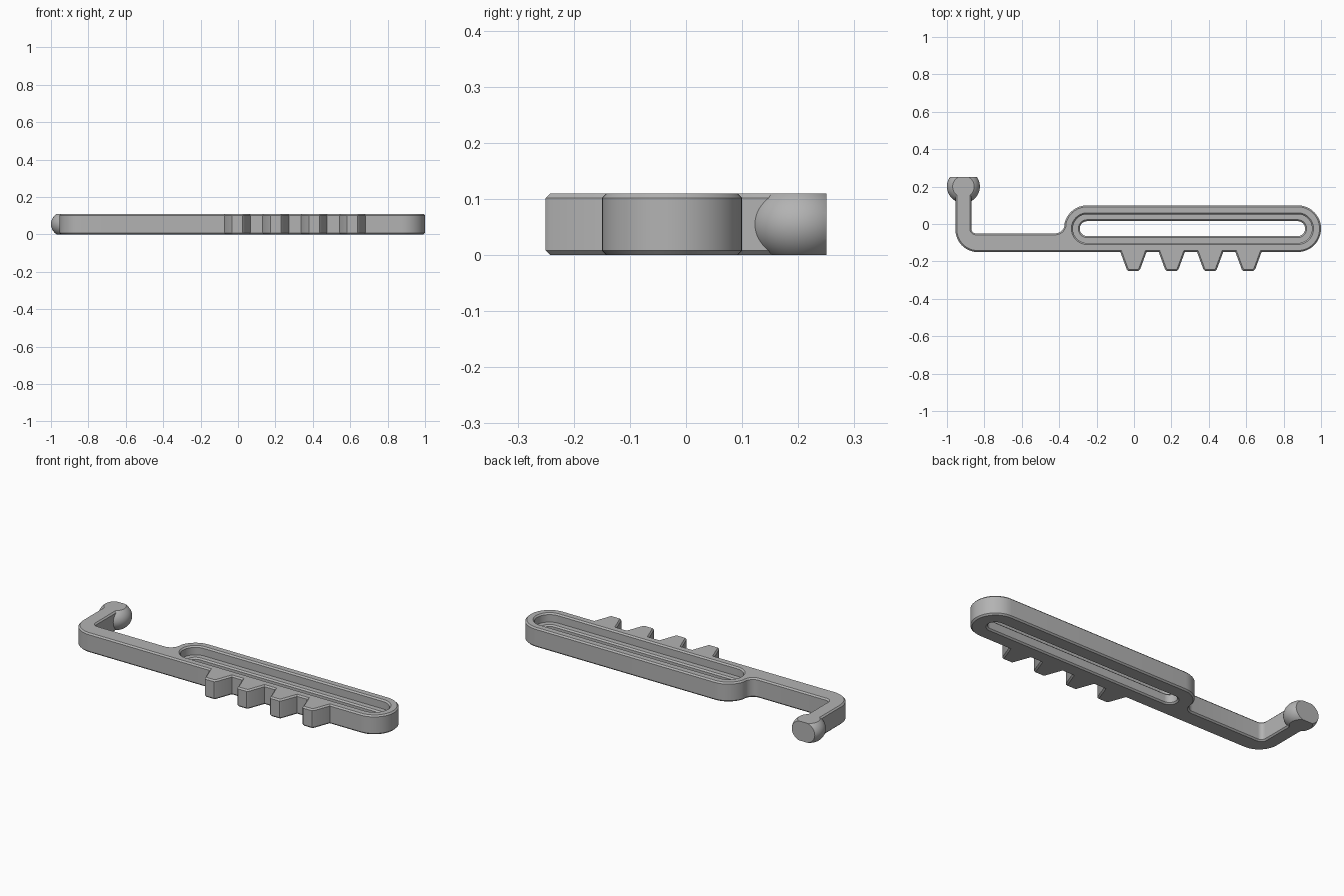
import bpy, bmesh
from math import cos, sin, radians, pi
from mathutils import Vector

cube = bpy.data.objects.get("Cube")
if cube:
    bpy.data.objects.remove(cube, do_unlink=True)

HEIGHT, CHAMFER = 0.11, 0.008
CY, LEFT, RIGHT = -0.025, -0.25, 0.875   # axis and arc centres of the slotted body

grey = bpy.data.materials.new("plain grey")
grey.use_nodes = True
color = (0.45, 0.45, 0.45, 1)
grey.diffuse_color = color
grey.node_tree.nodes["Principled BSDF"].inputs["Base Color"].default_value = color


def arc(cx, cy, r, start, end, n=12):
    angles = [radians(start + (end - start) * i / n) for i in range(n + 1)]
    return [(cx + r * cos(a), cy + r * sin(a)) for a in angles]


def stadium(r):
    return arc(RIGHT, CY, r, -90, 90, 24) + arc(LEFT, CY, r, 90, 270, 24)


def make_object(name, bm):
    bmesh.ops.recalc_face_normals(bm, faces=bm.faces)
    mesh = bpy.data.meshes.new(name)
    bm.to_mesh(mesh)
    bm.free()
    mesh.materials.append(grey)
    obj = bpy.data.objects.new(name, mesh)
    bpy.context.collection.objects.link(obj)
    return obj


def smooth(obj):
    bpy.ops.object.select_all(action='DESELECT')
    obj.select_set(True)
    bpy.context.view_layer.objects.active = obj
    bpy.ops.object.shade_smooth_by_angle(angle=radians(25))


# Outline of body, rack teeth and bent arm, counter-clockwise
outline = [(-0.83, -0.15)]
for i in range(4):
    c = 0.205 * i - 0.003
    outline += [(c - 0.07, -0.15), (c - 0.036, -0.242), (c - 0.028, -0.25),
                (c + 0.028, -0.25), (c + 0.036, -0.242), (c + 0.07, -0.15)]
outline += arc(RIGHT, CY, 0.125, -90, 90, 24)
outline += arc(LEFT, CY, 0.125, 90, 165)
outline += arc(-0.421, 0, 0.05, 0, -90)
outline += arc(-0.845, -0.025, 0.025, 270, 180, 6)
outline += [(-0.87, 0.18), (-0.955, 0.18)]
outline += arc(-0.835, -0.03, 0.12, 180, 268)

# Extrude the outline and chamfer both rims
bm = bmesh.new()
base = bm.faces.new([bm.verts.new((x, y, 0)) for x, y in outline])
ext = bmesh.ops.extrude_face_region(bm, geom=[base])
top = [v for v in ext["geom"] if isinstance(v, bmesh.types.BMVert)]
bmesh.ops.translate(bm, verts=top, vec=(0, 0, HEIGHT))
bmesh.ops.recalc_face_normals(bm, faces=bm.faces)
rims = [e for e in bm.edges if abs(e.verts[0].co.z - e.verts[1].co.z) < 1e-5]
bmesh.ops.bevel(bm, geom=rims, offset=CHAMFER, segments=1, affect='EDGES')
body = make_object("slotted_rack_arm", bm)

# Stepped slot cutter: chamfered through slot below a wider top recess
bm = bmesh.new()
steps = [(0.056, -0.008), (0.04, CHAMFER), (0.04, 0.052), (0.048, 0.06),
         (0.077, 0.06), (0.077, HEIGHT - CHAMFER), (0.093, HEIGHT + CHAMFER)]
rings = [[bm.verts.new((x, y, z)) for x, y in stadium(r)] for r, z in steps]
for a, b in zip(rings, rings[1:]):
    for i in range(len(a)):
        j = (i + 1) % len(a)
        bm.faces.new((a[i], a[j], b[j], b[i]))
bm.faces.new(rings[0])
bm.faces.new(rings[-1])
cutter = make_object("slot_cutter", bm)
cutter.hide_render = True

cut = body.modifiers.new("slot", 'BOOLEAN')
cut.operation = 'DIFFERENCE'
cut.solver = 'EXACT'
cut.object = cutter
bpy.context.view_layer.objects.active = body
bpy.ops.object.modifier_apply(modifier=cut.name)
bpy.data.objects.remove(cutter, do_unlink=True)
smooth(body)

# Ball end, trimmed flat at the back, top and bottom
bm = bmesh.new()
bmesh.ops.create_uvsphere(bm, u_segments=48, v_segments=32, radius=1)
bmesh.ops.scale(bm, vec=(0.088, 0.088, 0.073), verts=bm.verts)
bmesh.ops.translate(bm, vec=(-0.912, 0.2, 0.055), verts=bm.verts)
for point, normal in [((0, 0.25, 0), (0, 1, 0)), ((0, 0, HEIGHT), (0, 0, 1)),
                      ((0, 0, 0), (0, 0, -1))]:
    res = bmesh.ops.bisect_plane(bm, geom=bm.verts[:] + bm.edges[:] + bm.faces[:],
                                 plane_co=point, plane_no=normal, clear_outer=True)
    rim = [e for e in res["geom_cut"] if isinstance(e, bmesh.types.BMEdge)]
    bmesh.ops.holes_fill(bm, edges=rim)
ball = make_object("ball_end", bm)
smooth(ball)
